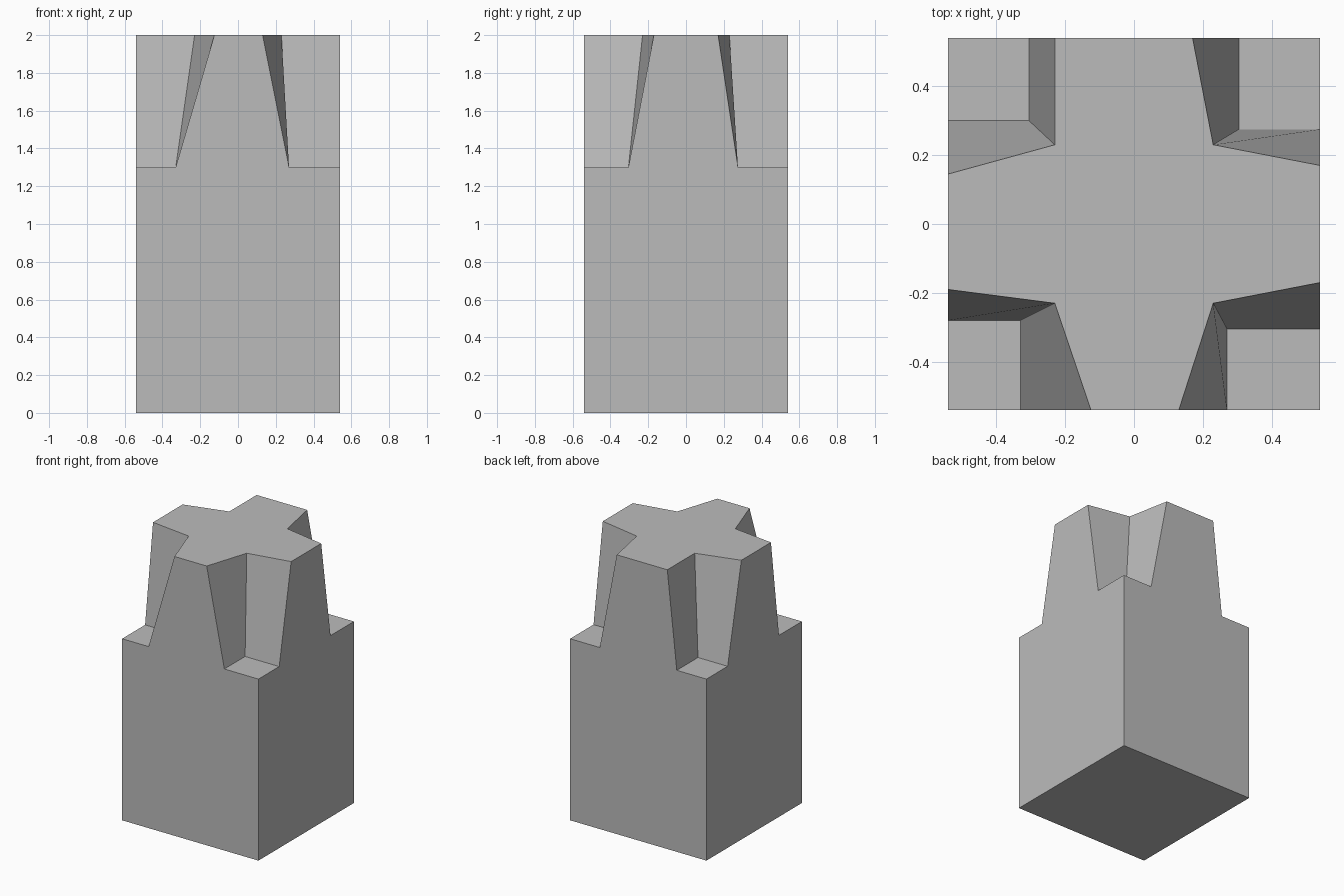
import bpy
import bmesh

cube = bpy.data.objects.get("Cube")
if cube:
    bpy.data.objects.remove(cube, do_unlink=True)

HALF = 0.54      # half width of the square base
LEDGE = 1.30     # height of the corner ledges
TOP = 2.0

# One plain colour
grey = bpy.data.materials.new("plain_grey")
grey.use_nodes = True
colour = (0.5, 0.5, 0.5, 1.0)
grey.diffuse_color = colour
grey.node_tree.nodes["Principled BSDF"].inputs["Base Color"].default_value = colour

# Cross outlines, counter-clockwise from the front arm
cross_low = [
    (-0.33, -HALF), (0.27, -HALF), (0.27, -0.305),
    (HALF, -0.305), (HALF, 0.275), (0.305, 0.275),
    (0.305, HALF), (-0.305, HALF), (-0.305, 0.30),
    (-HALF, 0.30), (-HALF, -0.28), (-0.33, -0.28),
]
cross_high = [
    (-0.125, -HALF), (0.13, -HALF), (0.23, -0.23),
    (HALF, -0.17), (HALF, 0.17), (0.23, 0.23),
    (0.17, HALF), (-0.23, HALF), (-0.23, 0.23),
    (-HALF, 0.145), (-HALF, -0.19), (-0.23, -0.23),
]

bm = bmesh.new()


def ring(points, z):
    return [bm.verts.new((x, y, z)) for x, y in points]


low = ring(cross_low, LEDGE)
high = ring(cross_high, TOP)
corners = [(HALF, -HALF), (HALF, HALF), (-HALF, HALF), (-HALF, -HALF)]
floor = ring(corners, 0)
ledge = ring(corners, LEDGE)

# Tapering cross tower walls and its flat top
for i in range(len(low)):
    j = (i + 1) % len(low)
    bm.faces.new((low[i], low[j], high[j], high[i]))
bm.faces.new(high)

# Corner ledges and the base walls that run under each arm
for k in range(4):
    a, b, c = (low[(3 * k + n) % len(low)] for n in (1, 2, 3))
    bm.faces.new((a, ledge[k], c, b))
    n = (k + 1) % 4
    bm.faces.new((floor[k], floor[n], ledge[n], low[(3 * k + 4) % len(low)],
                  c, ledge[k]))
bm.faces.new(floor[::-1])

bmesh.ops.recalc_face_normals(bm, faces=bm.faces)
mesh = bpy.data.meshes.new("cross_topped_block")
bm.to_mesh(mesh)
bm.free()
mesh.materials.append(grey)
block = bpy.data.objects.new("cross_topped_block", mesh)
bpy.context.collection.objects.link(block)
